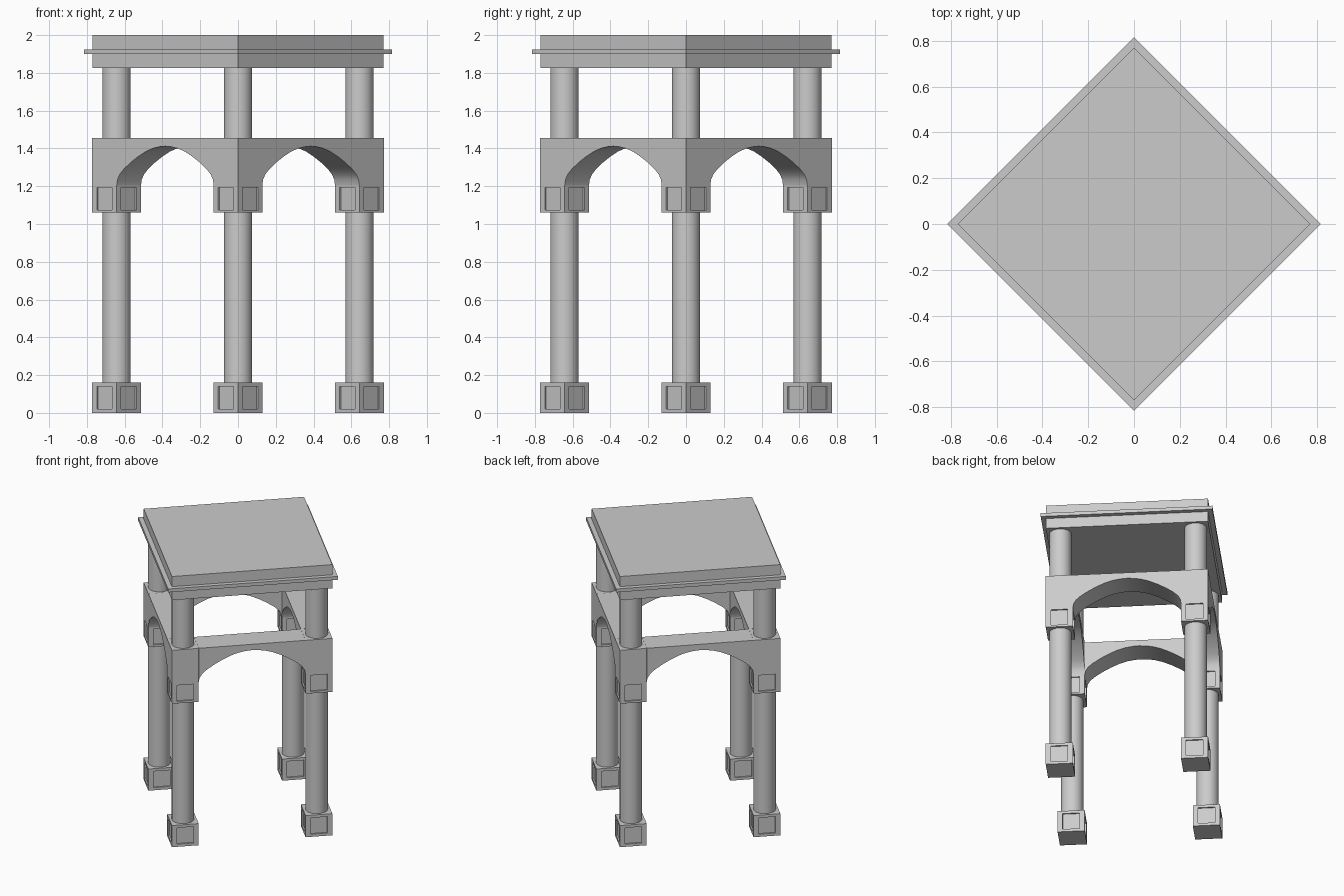
import bpy, bmesh
from math import pi, radians, sqrt
from mathutils import Matrix, Vector

if "Cube" in bpy.data.objects:
    bpy.data.objects.remove(bpy.data.objects["Cube"])

A = 0.545           # half side of the square plan
T = 0.182           # pier / beam thickness
H = A - T           # half width of an arch opening
R = 0.643           # distance of the pier centres from the axis


def finish(bm, name, smooth=False):
    bmesh.ops.recalc_face_normals(bm, faces=bm.faces)
    mesh = bpy.data.meshes.new(name)
    bm.to_mesh(mesh)
    bm.free()
    ob = bpy.data.objects.new(name, mesh)
    bpy.context.collection.objects.link(ob)
    if smooth:
        bpy.ops.object.select_all(action='DESELECT')
        ob.select_set(True)
        bpy.context.view_layer.objects.active = ob
        bpy.ops.object.shade_smooth_by_angle(angle=radians(35))
    return ob


def box(bm, w, z0, z1):
    m = Matrix.Translation((0, 0, (z0 + z1) / 2)) @ Matrix.Diagonal((w, w, z1 - z0, 1))
    bmesh.ops.create_cube(bm, size=1, matrix=m)


def panel_block(name, z0, z1, p0, p1):
    """Square block with a recessed panel on each side."""
    bm = bmesh.new()
    box(bm, T, z0, z1)
    bm.normal_update()
    sides = [f for f in bm.faces if abs(f.normal.z) < 0.5]
    bmesh.ops.inset_individual(bm, faces=sides, thickness=0.02)
    for f in sides:
        n = f.normal.copy()
        t = n.cross(Vector((0, 0, 1)))
        mid = f.calc_center_median()
        for v in f.verts:
            d = v.co - mid
            s = 1 if d.dot(t) > 0 else -1
            v.co = mid + t * s * (T / 2 - 0.034)
            v.co.z = p1 if d.z > 0 else p0
    dirs = [f.normal.copy() for f in sides]
    new = bmesh.ops.extrude_discrete_faces(bm, faces=sides)['faces']
    for f, n in zip(new, dirs):
        bmesh.ops.translate(bm, verts=f.verts[:], vec=-0.01 * n)
    return finish(bm, name)


def column(name, z0, z1):
    bm = bmesh.new()
    bmesh.ops.create_cone(bm, cap_ends=True, segments=32, radius1=0.075, radius2=0.075,
                          depth=z1 - z0, matrix=Matrix.Translation((0, 0, (z0 + z1) / 2)))
    return finish(bm, name, True)


def spandrel(name):
    """Wall above one arch opening."""
    half = [(1, 1.205), (.985, 1.235), (.94, 1.262), (.86, 1.289), (.72, 1.324),
            (.56, 1.357), (.4, 1.384), (.25, 1.401), (.12, 1.409)]
    arch = [(-u, z) for u, z in half] + [(0, 1.412)] + half[::-1]
    pts = [(-1, 1.455)] + arch + [(1, 1.455)]
    bm = bmesh.new()
    face = bm.faces.new([bm.verts.new((u * H, -A, z)) for u, z in pts])
    ext = bmesh.ops.extrude_face_region(bm, geom=[face])['geom']
    bmesh.ops.translate(bm, vec=(0, T, 0),
                        verts=[g for g in ext if isinstance(g, bmesh.types.BMVert)])
    return finish(bm, name, True)


# Four corners: base, columns, arch pier, and the arch wall on each side
for k in range(4):
    turn = Matrix.Rotation(k * pi / 2, 4, 'Z')
    diag = Matrix.Rotation(pi / 4, 4, 'Z')
    corner = turn @ Matrix.Translation((R, 0, 0)) @ diag
    for ob in (panel_block(f"column_base_{k}", 0, 0.16, 0.02, 0.14),
               column(f"lower_column_{k}", 0.16, 1.06),
               panel_block(f"arch_pier_{k}", 1.06, 1.455, 1.075, 1.193),
               column(f"upper_column_{k}", 1.455, 1.825)):
        ob.matrix_world = corner
    spandrel(f"arch_wall_{k}").matrix_world = turn @ diag

# Roof slab and its projecting rim
for name, half, z0, z1 in (("roof_slab", 0.771, 1.825, 2.0),
                           ("roof_rim", 0.816, 1.9, 1.925)):
    bm = bmesh.new()
    box(bm, half * sqrt(2), z0, z1)
    finish(bm, name).rotation_euler.z = pi / 4
